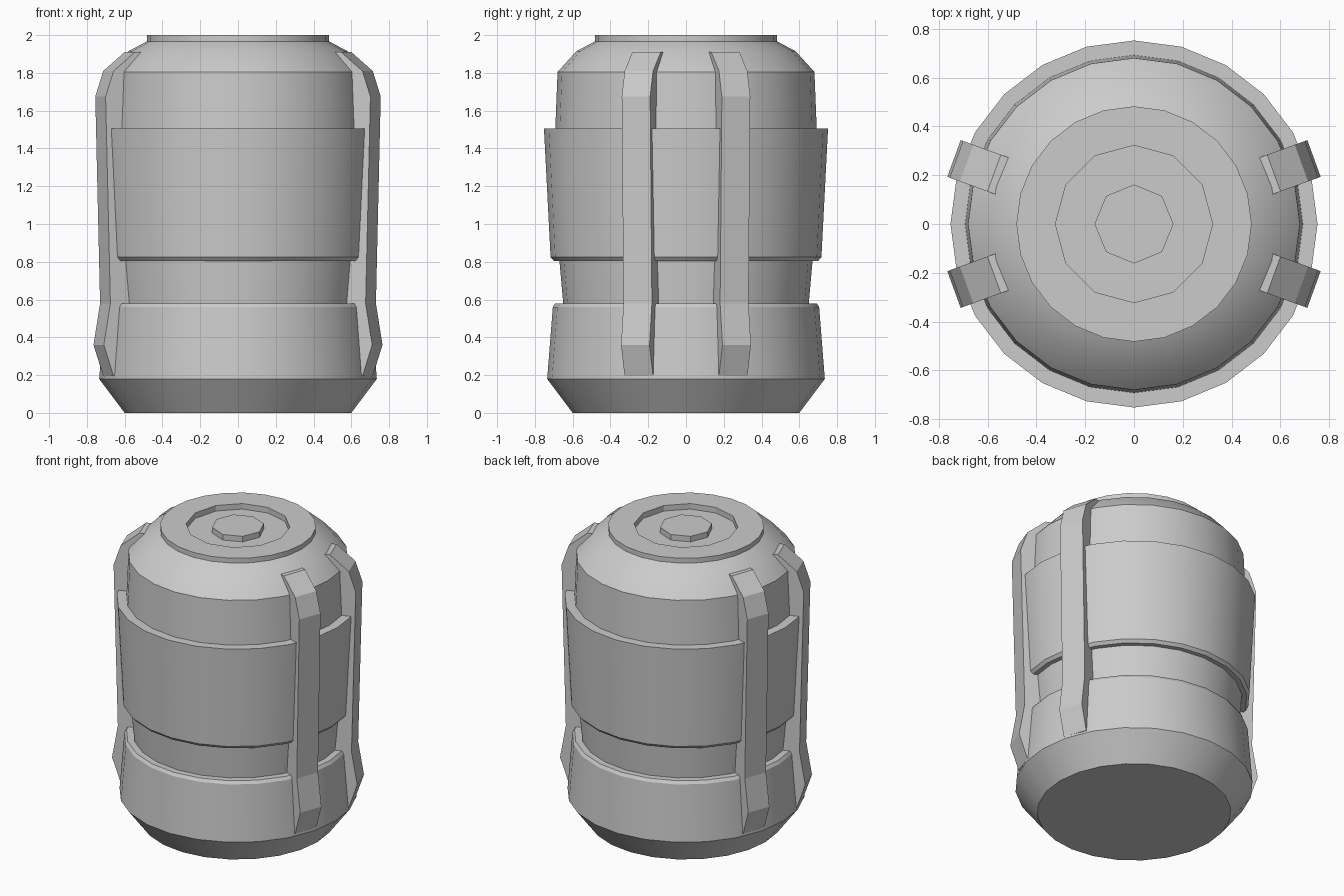
import bpy, bmesh, math
from mathutils import Matrix, Vector

if "Cube" in bpy.data.objects:
    bpy.data.objects.remove(bpy.data.objects["Cube"])


def ring(bm, r, z, n):
    return [bm.verts.new((r * math.cos(2 * math.pi * i / n),
                          r * math.sin(2 * math.pi * i / n), z)) for i in range(n)]


def skin(bm, a, b):
    n = len(a)
    for i in range(n):
        j = (i + 1) % n
        bm.faces.new((a[i], a[j], b[j], b[i]))


def finish(bm, name, smooth=False):
    bmesh.ops.recalc_face_normals(bm, faces=bm.faces)
    mesh = bpy.data.meshes.new(name)
    bm.to_mesh(mesh)
    bm.free()
    obj = bpy.data.objects.new(name, mesh)
    bpy.context.collection.objects.link(obj)
    if smooth:
        bpy.ops.object.select_all(action='DESELECT')
        obj.select_set(True)
        bpy.context.view_layer.objects.active = obj
        bpy.ops.object.shade_smooth_by_angle(angle=math.radians(20))
    return obj


# Canister body: 24-sided turned profile (radius, height)
profile = [(0.60, 0), (0.735, 0.18), (0.705, 0.56), (0.692, 0.58),
           (0.65, 0.58), (0.67, 0.805), (0.70, 0.805), (0.717, 0.825),
           (0.752, 1.505), (0.692, 1.505), (0.68, 1.805), (0.58, 1.915),
           (0.482, 1.967), (0.482, 2.0)]
bm = bmesh.new()
rings = [ring(bm, r, z, 24) for r, z in profile]
bm.faces.new(rings[0])
for a, b in zip(rings, rings[1:]):
    skin(bm, a, b)
# 12-sided recess in the lid
rim, top = ring(bm, 0.322, 2.0, 12), rings[-1]
for i in range(12):
    j = (i + 1) % 12
    bm.faces.new((top[2 * i], top[2 * i + 1], top[(2 * i + 2) % 24], rim[j], rim[i]))
floor = ring(bm, 0.322, 1.962, 12)
skin(bm, rim, floor)
bm.faces.new(floor)
finish(bm, "canister_body", True)

# Octagonal button in the recess
bm = bmesh.new()
low, high = ring(bm, 0.162, 1.962, 8), ring(bm, 0.162, 2.0, 8)
skin(bm, low, high)
bm.faces.new(low)
bm.faces.new(high)
finish(bm, "lid_button")

# Four vertical ribs: side profile (radius, height), extruded across the width
rib = [(0.55, 1.91), (0.61, 1.91), (0.73, 1.81), (0.775, 1.675),
       (0.748, 0.58), (0.785, 0.36), (0.73, 0.195), (0.55, 0.195)]
for k, angle in enumerate((20, 160, 200, 340)):
    bm = bmesh.new()
    face = bm.faces.new([bm.verts.new((r, -0.08, z)) for r, z in rib])
    out = bmesh.ops.extrude_face_region(bm, geom=[face], use_keep_orig=True)
    moved = [v for v in out["geom"] if isinstance(v, bmesh.types.BMVert)]
    bmesh.ops.translate(bm, verts=moved, vec=Vector((0, 0.16, 0)))
    bm.transform(Matrix.Rotation(math.radians(angle), 4, 'Z'))
    finish(bm, f"side_rib_{k + 1}")
